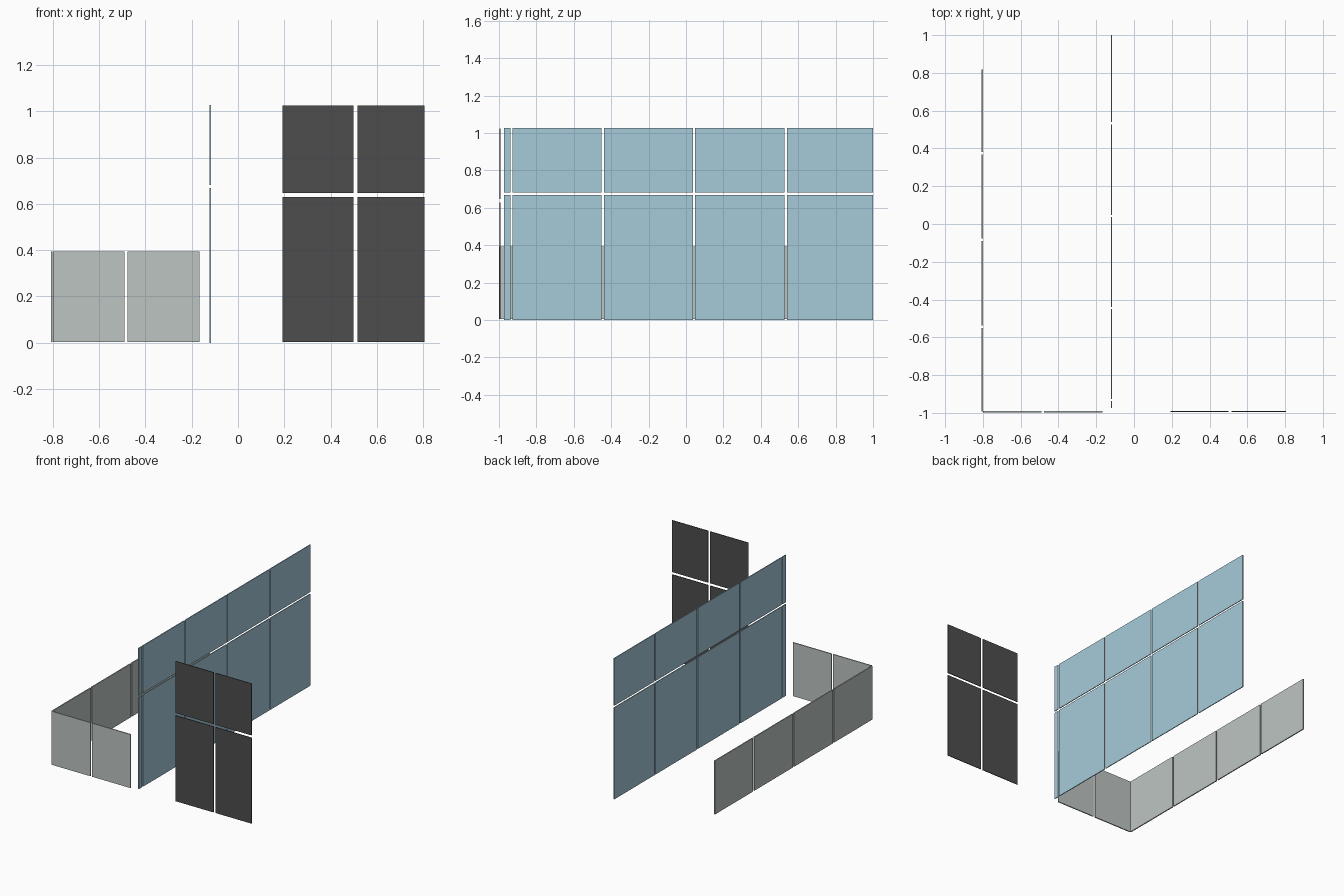
import bpy

if "Cube" in bpy.data.objects:
    bpy.data.objects.remove(bpy.data.objects["Cube"])


def material(name, rgb):
    m = bpy.data.materials.new(name)
    m.diffuse_color = (*rgb, 1.0)
    m.use_nodes = True
    m.node_tree.nodes["Principled BSDF"].inputs["Base Color"].default_value = m.diffuse_color
    return m


def panel(name, x, y, z, mat):
    """Box panel spanning the given (min, max) ranges."""
    bpy.ops.mesh.primitive_cube_add(size=1, location=[(a + b) / 2 for a, b in (x, y, z)])
    ob = bpy.context.object
    ob.name = name
    ob.scale = [b - a for a, b in (x, y, z)]
    bpy.ops.object.transform_apply(location=False, rotation=False, scale=True)
    ob.data.materials.append(mat)


blue = material("blue_glass", (0.38, 0.59, 0.70))
grey = material("grey_glass", (0.51, 0.56, 0.54))
dark = material("dark_glass", (0.075, 0.075, 0.075))

# Tall glazed wall: two rows of panes with narrow joints
for y in ((-0.974, -0.938), (-0.927, -0.451), (-0.439, 0.038), (0.048, 0.527), (0.539, 1.0)):
    for row, z in (("lower", (0.0, 0.668)), ("upper", (0.682, 1.027))):
        panel(f"tall_pane_{row}", (-0.123, -0.117), y, z, blue)

# Dark two-by-two window
for x in ((0.192, 0.499), (0.516, 0.806)):
    for row, z in (("lower", (0.004, 0.629)), ("upper", (0.647, 1.024))):
        panel(f"dark_pane_{row}", x, (-0.996, -0.991), z, dark)

# Low balustrade: front run
for x in ((-0.799, -0.491), (-0.477, -0.167)):
    panel("front_balustrade_pane", x, (-0.999, -0.991), (0.004, 0.394), grey)

# Low balustrade: side run
for y in ((-0.992, -0.551), (-0.538, -0.091), (-0.078, 0.368), (0.381, 0.819)):
    panel("side_balustrade_pane", (-0.808, -0.8), y, (0.004, 0.394), grey)
